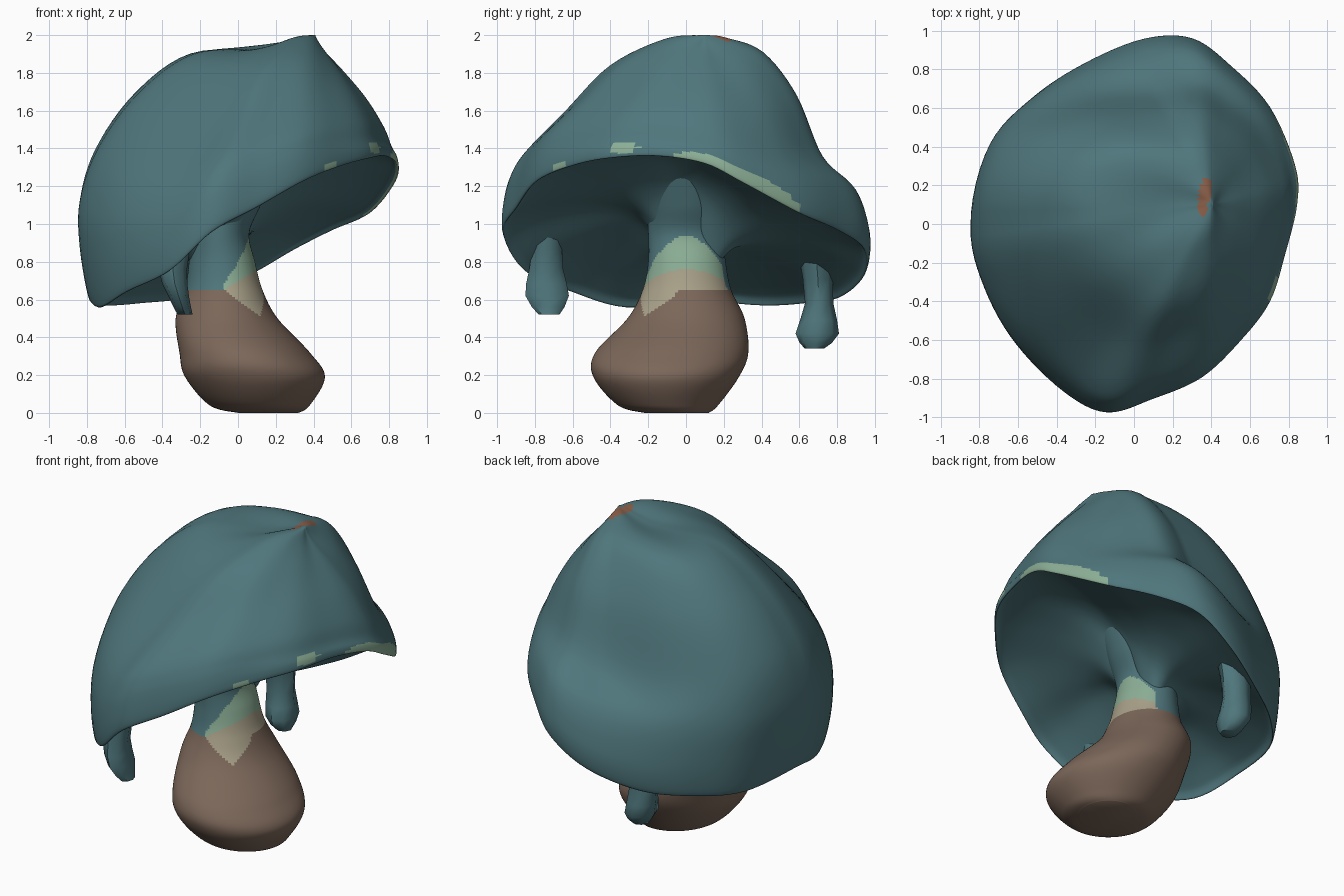
import bpy
import math
from mathutils import Vector

cube = bpy.data.objects.get("Cube")
if cube:
    bpy.data.objects.remove(cube, do_unlink=True)


def material(name, rgb):
    m = bpy.data.materials.new(name)
    m.use_nodes = True
    m.diffuse_color = (*rgb, 1)
    bsdf = m.node_tree.nodes["Principled BSDF"]
    bsdf.inputs["Base Color"].default_value = (*rgb, 1)
    bsdf.inputs["Roughness"].default_value = 0.9
    return m


PALETTE = [
    material("teal", (0.078, 0.182, 0.202)),
    material("brown", (0.2, 0.135, 0.1)),
    material("tan", (0.39, 0.35, 0.246)),
    material("pale_green", (0.262, 0.428, 0.305)),
    material("rust", (0.25, 0.11, 0.065)),
]
TEAL, BROWN, TAN, GREEN, RUST = range(5)


def spline(a, b, c, d, t):
    return 0.5 * (2 * b + (c - a) * t + (2 * a - 5 * b + 4 * c - d) * t ** 2
                  + (3 * b - a - 3 * c + d) * t ** 3)


def refine(items, steps, closed, blend):
    """Insert smooth in-between points or rings."""
    n, out = len(items), []
    for i in range(n if closed else n - 1):
        ids = [(i + k) % n if closed else min(max(i + k, 0), n - 1) for k in (-1, 0, 1, 2)]
        out += [blend(*(items[k] for k in ids), s / steps) for s in range(steps)]
    return out if closed else out + [items[-1]]


def loft(name, rings, steps, colour):
    """Skin a stack of rings and colour its faces by a rule on their centres."""
    def ring_blend(a, b, c, d, t):
        return [spline(*p, t) for p in zip(a, b, c, d)]
    rings = refine(rings, steps, False, ring_blend)
    n = len(rings[0])
    verts = [p for ring in rings for p in ring]
    faces = [(i * n + j, i * n + (j + 1) % n, (i + 1) * n + (j + 1) % n, (i + 1) * n + j)
             for i in range(len(rings) - 1) for j in range(n)]
    faces += [tuple(reversed(range(n))), tuple(range(len(verts) - n, len(verts)))]
    mesh = bpy.data.meshes.new(name)
    mesh.from_pydata(verts, [], faces)
    for m in PALETTE:
        mesh.materials.append(m)
    for f in mesh.polygons:
        f.material_index = colour(f.center, f.index // n)
        f.use_smooth = True
    mesh.update()
    obj = bpy.data.objects.new(name, mesh)
    bpy.context.collection.objects.link(obj)
    return obj


def oval(z, x0, x1, y0, y1, n):
    """Horizontal ring that fills the given bounds."""
    return [Vector(((x0 + x1) / 2 + (x1 - x0) / 2 * math.cos(a),
                    (y0 + y1) / 2 + (y1 - y0) / 2 * math.sin(a), z))
            for a in (math.tau * j / n for j in range(n))]


# Tilted, uneven cap rim, counter-clockwise from the model's left
STEPS = 6
RIM = [Vector(p) for p in (
    (.84, .1, 1.32), (.83, .3, 1.22), (.7, .6, 1.06), (.5, .81, .97), (.3, .95, .87),
    (.05, .945, .73), (-.25, .82, .62), (-.51, .64, .59), (-.7, .4, .58), (-.79, 0, .61),
    (-.73, -.32, .57), (-.59, -.61, .65), (-.36, -.86, .76), (-.14, -.97, .96),
    (.1, -.9, 1.09), (.35, -.79, 1.23), (.55, -.6, 1.31), (.7, -.4, 1.35), (.78, -.15, 1.36))]
RIM = refine(RIM, STEPS, True, spline)
APEX = Vector((.4, .1, 2.0))
ROOT = Vector((-.07, 0, 0))


def by_side(p, values):
    """Blend values given for +x, +y, -x, -y by the direction of p."""
    c, s = p.xy.normalized()
    return values[0 if c > 0 else 2] * c * c + values[1 if s > 0 else 3] * s * s


def dome_ring(spread, rise, swell):
    """Ring between rim and peak; swell fills out the back right quarter."""
    ring = []
    for p in RIM:
        c, s = p.xy.normalized()
        fuller = swell * 2 * max(-c, 0) * max(s, 0)
        q = APEX.lerp(p, by_side(p, spread) + fuller)
        q.z = p.z + (APEX.z - p.z) * by_side(p, rise)
        ring.append(q)
    return ring


def under_ring(spread, climb, hollow):
    ring = []
    for p in RIM:
        q = ROOT.lerp(p, spread)
        root_z = by_side(p, (1.25, .9, .84, 1.08))
        q.z = p.z + (root_z - p.z) * climb + hollow
        ring.append(q)
    return ring


# Cap: hollow underside funnelling into the stem, lip, then the lopsided dome
under = [under_ring(.14, 1, -.17), under_ring(.27, .95, -.02), under_ring(.48, .65, .05),
         under_ring(.77, .25, .06), under_ring(.95, .03, .03)]
dome = [dome_ring(*r) for r in (
    ((1, 1.01, 1.04, 1), (.06, .12, .19, .1), 0),
    ((.94, .93, 1.04, .97), (.13, .3, .37, .24), .03),
    ((.85, .72, .96, .9), (.28, .45, .57, .37), .09),
    ((.64, .56, .78, .7), (.5, .74, .78, .59), .1),
    ((.37, .36, .53, .47), (.71, .93, .93, .84), .09),
    ((.1, .13, .2, .2), (.9, .99, .95, .98), 0),
    ((.02, .02, .02, .02), (1, 1, 1, 1), 0))]
lip_row = len(under) * STEPS


def in_oval(u, v, ru, rv):
    return (u / ru) ** 2 + (v / rv) ** 2 < 1


def cap_colour(c, row):
    above = row - lip_row
    if c.x > .3 and (
            # Pale worn edge on the raised side, and two flecks in front of it
            (c.x > .55 and above >= -3 and in_oval(c.y - .27, max(above, 0), .35, 8))
            or in_oval(c.y + .33, above - 6, .075, 4)
            or in_oval(c.y + .68, above - 2, .04, 2)):
        return GREEN
    # Small rusty mark beside the peak
    if c.z > 1.9 and in_oval(c.x - .365 - .15 * (c.y - .14), c.y - .14, .033, .11):
        return RUST
    return TEAL


loft("cap", under + [list(RIM)] + dome, STEPS, cap_colour)


# Leaning bulbous stem, with a worn patch on the model's left
def stem_colour(c, row):
    side = math.degrees(math.atan2(c.y, c.x + .08))
    if -88 < side < 68:
        bend = (side / 85) ** 2
        if c.z < .65 - .14 * max(0, 1 - abs(side + 48) / 40):
            return BROWN
        if c.z < .76 - .1 * bend:
            return TAN
        return GREEN if c.z < .94 - .24 * bend else TEAL
    return BROWN if c.z < .65 else TEAL


stem = ((0, 0, .32, -.22, .12), (.04, -.15, .38, -.36, .17), (.19, -.28, .46, -.49, .28),
        (.32, -.31, .38, -.48, .33), (.5, -.33, .21, -.31, .31), (.65, -.28, .13, -.23, .24),
        (.8, -.26, .09, -.2, .21), (.95, -.25, .06, -.2, .2), (1.1, -.26, .12, -.21, .22),
        (1.3, -.24, .2, -.24, .24))
loft("stem", [oval(*r, 96) for r in stem], 12, stem_colour)


# Ragged tabs hanging from the rim
def tab(name, *levels):
    obj = loft(name, [oval(*r, 8) for r in levels], 2, lambda c, row: TEAL)
    bpy.context.view_layer.objects.active = obj
    obj.select_set(True)
    bpy.ops.object.shade_smooth_by_angle(angle=math.radians(50))
    obj.select_set(False)


tab("front_tab", (.52, -.32, -.24, -.78, -.67), (.62, -.37, -.26, -.85, -.62),
    (.76, -.42, -.27, -.83, -.65), (.95, -.36, -.24, -.8, -.66))
tab("back_tab", (.34, -.2, -.1, .63, .73), (.42, -.26, -.08, .58, .81),
    (.58, -.28, -.1, .63, .78), (.82, -.28, -.08, .6, .78))
